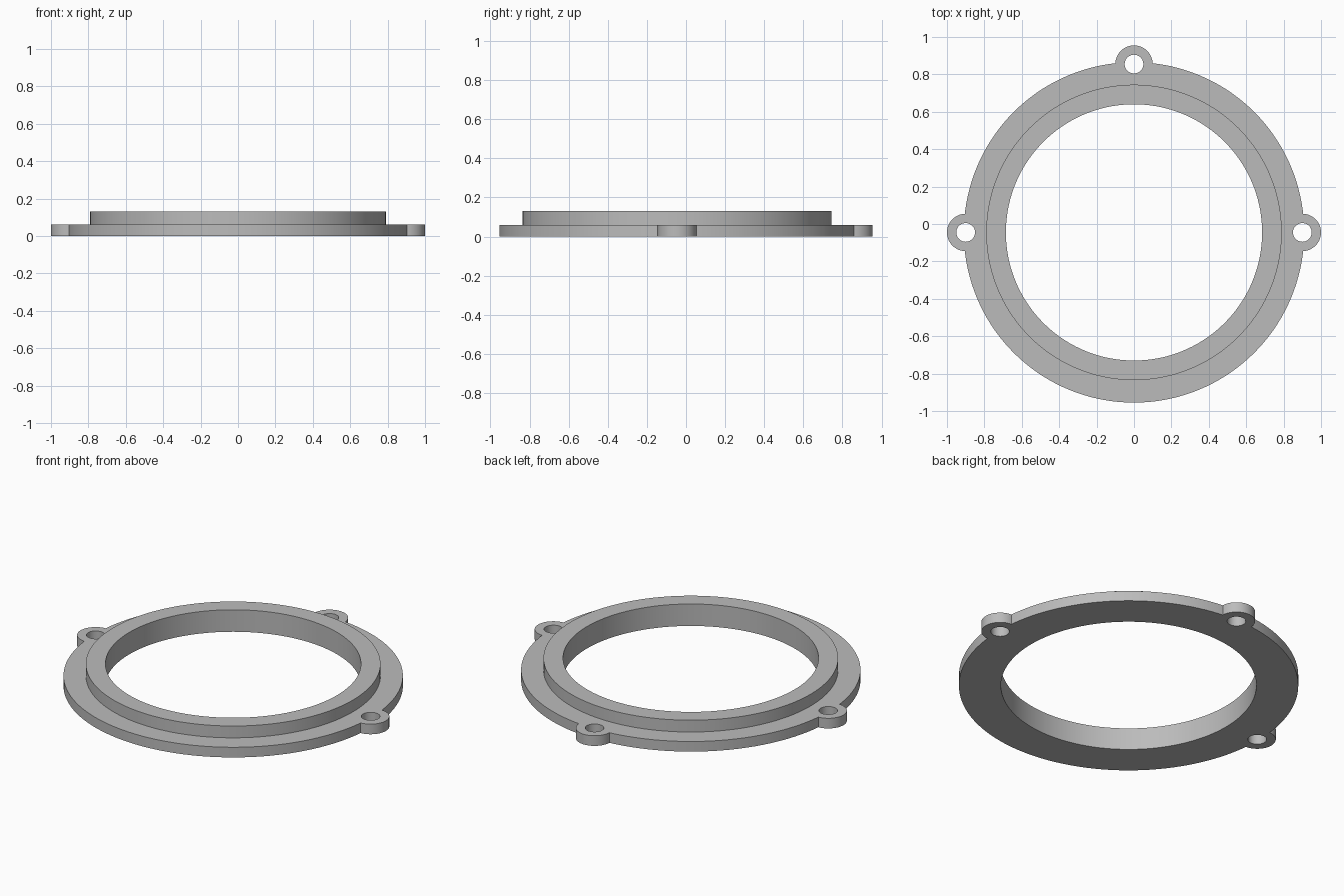
import bpy
import math

if "Cube" in bpy.data.objects:
    bpy.data.objects.remove(bpy.data.objects["Cube"], do_unlink=True)

CENTRE_Y = -0.045
FLANGE_R, COLLAR_R, BORE_R = 0.91, 0.79, 0.685
FLANGE_H, TOTAL_H = 0.06, 0.13
EAR_R, HOLE_R, EAR_OFFSET = 0.1, 0.05, 0.9

grey = bpy.data.materials.new("plain grey")
grey.use_nodes = True
grey.diffuse_color = (0.5, 0.5, 0.5, 1)
grey.node_tree.nodes["Principled BSDF"].inputs["Base Color"].default_value = (0.5, 0.5, 0.5, 1)


def cylinder(name, radius, z0, z1, x=0, y=0, sides=48):
    bpy.ops.mesh.primitive_cylinder_add(
        vertices=sides, radius=radius, depth=z1 - z0,
        location=(x, CENTRE_Y + y, (z0 + z1) / 2))
    obj = bpy.context.object
    obj.name = name
    obj.data.materials.append(grey)
    return obj


def combine(body, tool, operation):
    tool.hide_render = True
    mod = body.modifiers.new(tool.name, "BOOLEAN")
    mod.operation = operation
    mod.solver = "EXACT"
    mod.object = tool
    bpy.context.view_layer.objects.active = body
    bpy.ops.object.modifier_apply(modifier=mod.name)
    bpy.data.objects.remove(tool, do_unlink=True)


# Flange disc with the raised collar
ring = cylinder("flanged_ring", FLANGE_R, 0, FLANGE_H, sides=144)
combine(ring, cylinder("collar", COLLAR_R, FLANGE_H / 2, TOTAL_H, sides=144), "UNION")

# Mounting ears on the left, back and right
spots = [(EAR_OFFSET * math.cos(a), EAR_OFFSET * math.sin(a))
         for a in (0, math.pi / 2, math.pi)]
for x, y in spots:
    combine(ring, cylinder("ear", EAR_R, 0, FLANGE_H, x, y), "UNION")

# Central bore and screw holes
combine(ring, cylinder("bore", BORE_R, -0.1, 0.3, sides=144), "DIFFERENCE")
for x, y in spots:
    combine(ring, cylinder("screw_hole", HOLE_R, -0.1, 0.3, x, y), "DIFFERENCE")

# Smooth walls with crisp rims
bpy.ops.object.select_all(action="DESELECT")
ring.select_set(True)
bpy.context.view_layer.objects.active = ring
bpy.ops.object.shade_smooth_by_angle(angle=math.radians(30))
